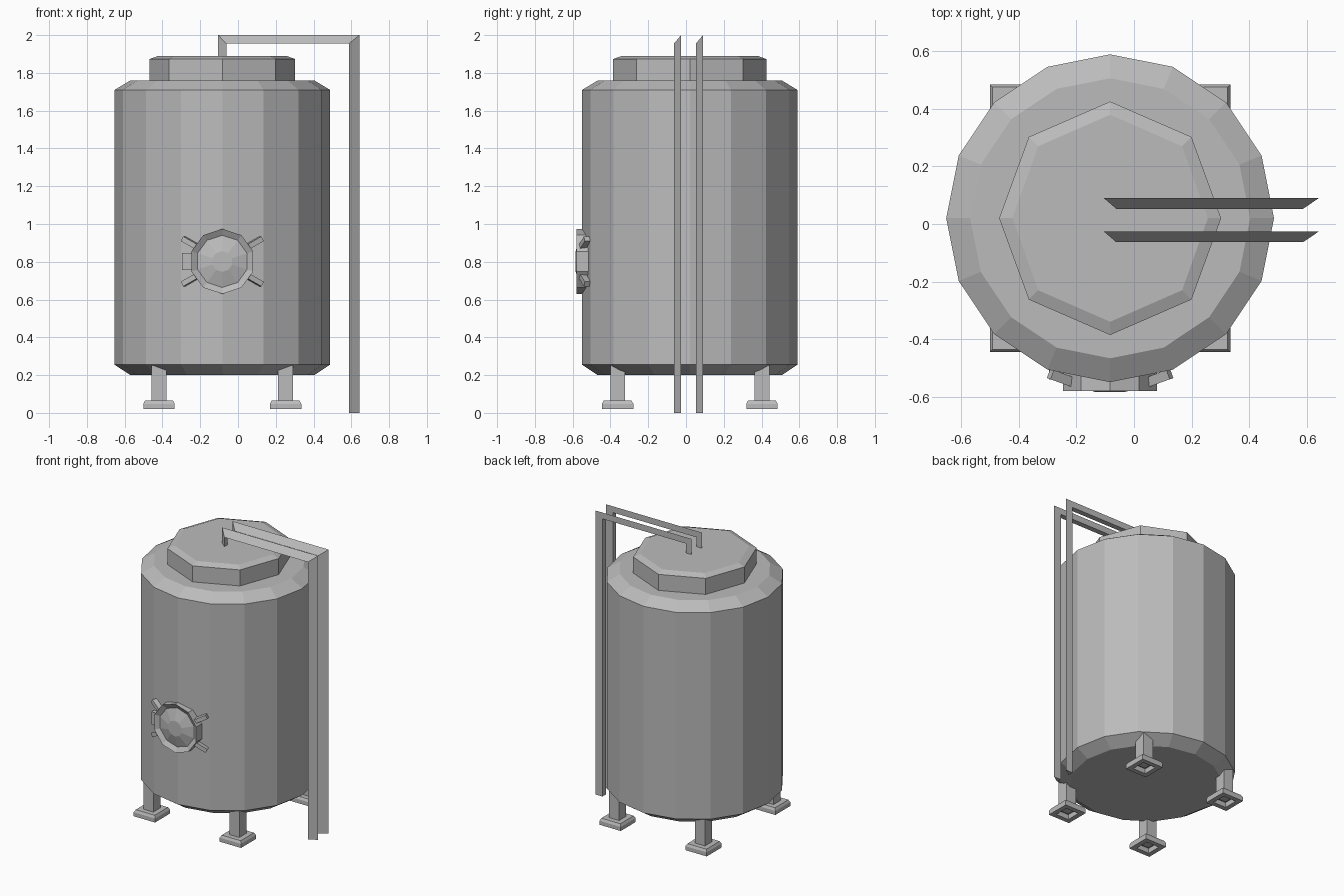
import bpy, bmesh
from math import sin, cos, pi, radians
from mathutils import Matrix, Vector

if "Cube" in bpy.data.objects:
    bpy.data.objects.remove(bpy.data.objects["Cube"], do_unlink=True)

CX, CY = -0.083, 0.02      # tank axis
DOOR_Z = 0.802

steel = bpy.data.materials.new("brushed_steel")
steel.use_nodes = True
grey = (0.5, 0.5, 0.5, 1)
steel.diffuse_color = grey
steel.node_tree.nodes["Principled BSDF"].inputs["Base Color"].default_value = grey


def finish(name, bm):
    bmesh.ops.recalc_face_normals(bm, faces=bm.faces)
    mesh = bpy.data.meshes.new(name)
    bm.to_mesh(mesh)
    bm.free()
    mesh.materials.append(steel)
    obj = bpy.data.objects.new(name, mesh)
    bpy.context.collection.objects.link(obj)
    return obj


def loft(name, rings, closed=False):
    """Skin a list of equal-length point rings; cap the ends."""
    bm = bmesh.new()
    loops = [[bm.verts.new(p) for p in ring] for ring in rings]
    for a, b in zip(loops, loops[1:]):
        for i in range(len(a)):
            j = (i + 1) % len(a)
            bm.faces.new((a[i], a[j], b[j], b[i]))
    bm.faces.new(loops[0])
    bm.faces.new(loops[-1])
    return finish(name, bm)


def box(name, center, size, rotation=Matrix()):
    bm = bmesh.new()
    matrix = Matrix.Translation(center) @ rotation @ Matrix.Diagonal((*size, 1))
    bmesh.ops.create_cube(bm, size=1, matrix=matrix)
    return finish(name, bm)


# Tank body: 16 flat sides with chamfered ends
def tank_ring(r, z):
    return [(CX + r * cos(i * pi / 8), CY + r * sin(i * pi / 8), z) for i in range(16)]


loft("tank_body", [tank_ring(r, z) for r, z in
                   [(0.487, 0.2), (0.57, 0.255), (0.57, 1.71), (0.487, 1.76)]])


# Lid: slightly uneven octagon with a chamfered top
def lid_ring(inset, z):
    radii = (0.386, 0.4, 0.406, 0.4)
    return [(CX + (radii[i % 4] - inset) * cos(i * pi / 4),
             CY + (radii[i % 4] - inset) * sin(i * pi / 4), z) for i in range(8)]


loft("tank_lid", [lid_ring(0, 1.75), lid_ring(0, 1.873), lid_ring(0.046, 1.89)])


# Round door: raised rim, recess and a shallow dome
def door_ring(r, y):
    return [(CX + r * sin(i * pi / 5), y, DOOR_Z + r * cos(i * pi / 5)) for i in range(10)]


loft("door", [door_ring(r, y) for r, y in
              [(0.172, -0.513), (0.172, -0.58), (0.138, -0.56), (0.055, -0.584)]])

# Door clamps, tilted back towards the tank wall
for side in (-1, 1):
    for up in (-1, 1):
        a = radians(30)
        start = Vector((CX + side * 0.15 * cos(a), -0.55, DOOR_Z + up * 0.15 * sin(a)))
        end = Vector((CX + side * 0.24 * cos(a), -0.522, DOOR_Z + up * 0.24 * sin(a)))
        d = end - start
        turn = d.to_track_quat("X", "Y").to_matrix().to_4x4()
        box(f"door_clamp_{'left' if side > 0 else 'right'}_{'upper' if up > 0 else 'lower'}",
            (start + end) / 2, (d.length, 0.028, 0.034), turn)

box("door_hinge", (-0.268, -0.515, DOOR_Z), (0.056, 0.05, 0.09))


# Legs with flared, hollow feet
def square(x, y, half, z):
    return [(x + sx * half, y + sy * half, z)
            for sx, sy in ((-1, -1), (1, -1), (1, 1), (-1, 1))]


for sx, side in ((-1, "right"), (1, "left")):
    for sy, end in ((-1, "front"), (1, "back")):
        x, y = CX + sx * 0.335, CY + sy * 0.382
        box(f"leg_{end}_{side}", (x, y, 0.15), (0.078, 0.078, 0.2))
        loft(f"foot_{end}_{side}", [square(x, y, h, z) for h, z in
                                    [(0.074, 0.065), (0.083, 0.048), (0.083, 0.02),
                                     (0.05, 0.02), (0.05, 0.055)]])

# Pipes: triangular section swept along an angular hook
outer = [(-0.105, 1.88), (-0.105, 2.0), (0.643, 2.0), (0.643, 0.0)]
inner = [(-0.062, 1.88), (-0.062, 1.956), (0.588, 1.956), (0.588, 0.0)]
for name, y in (("front_pipe", -0.063), ("back_pipe", 0.053)):
    loft(name, [[(ox, y + 0.037, oz), (ix, y, iz), (ix, y + 0.037, iz)]
                for (ox, oz), (ix, iz) in zip(outer, inner)])
